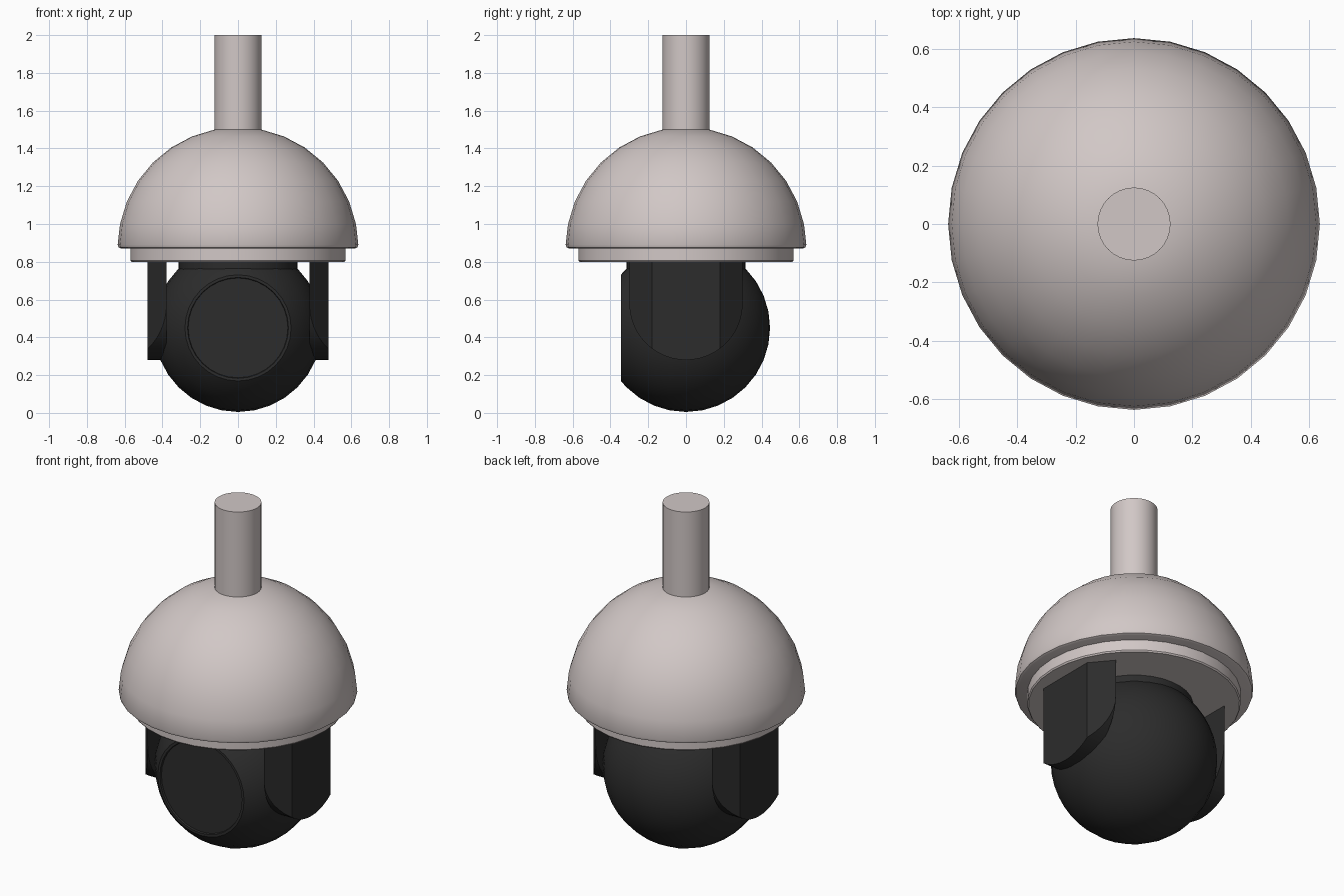
import bpy, bmesh
from math import sin, cos, pi, radians, sqrt, acos
from mathutils import Matrix

cube = bpy.data.objects.get("Cube")
if cube:
    bpy.data.objects.remove(cube, do_unlink=True)

SEGMENTS = 32
STEP = pi / 16


def make_material(name, colour):
    mat = bpy.data.materials.new(name)
    mat.use_nodes = True
    mat.diffuse_color = colour
    bsdf = mat.node_tree.nodes["Principled BSDF"]
    bsdf.inputs["Base Color"].default_value = colour
    bsdf.inputs["Roughness"].default_value = 0.6
    return mat


shell = make_material("warm pale grey", (0.64, 0.575, 0.565, 1))
dark = make_material("charcoal", (0.025, 0.025, 0.025, 1))


def finish(name, bm, mat, smooth=True):
    bmesh.ops.remove_doubles(bm, verts=bm.verts, dist=1e-5)
    bmesh.ops.recalc_face_normals(bm, faces=bm.faces)
    mesh = bpy.data.meshes.new(name)
    bm.to_mesh(mesh)
    bm.free()
    mesh.materials.append(mat)
    obj = bpy.data.objects.new(name, mesh)
    bpy.context.collection.objects.link(obj)
    if smooth:
        bpy.ops.object.select_all(action='DESELECT')
        bpy.context.view_layer.objects.active = obj
        obj.select_set(True)
        bpy.ops.object.shade_smooth_by_angle(angle=radians(30))
    return obj


def revolve(name, profile, mat, matrix=Matrix()):
    """Turn a (radius, height) profile about z, closing both ends with a disc."""
    bm = bmesh.new()
    rings = []
    for r, z in profile:
        if r < 1e-4:
            rings.append([bm.verts.new((0, 0, z))] * SEGMENTS)
        else:
            rings.append([bm.verts.new((r * cos(i * STEP), r * sin(i * STEP), z))
                          for i in range(SEGMENTS)])
    for a, b in zip(rings, rings[1:]):
        for i in range(SEGMENTS):
            j = (i + 1) % SEGMENTS
            corners = list(dict.fromkeys((a[i], a[j], b[j], b[i])))
            bm.faces.new(corners)
    for ring in (rings[0], rings[-1]):
        if ring[0] is not ring[1]:
            bm.faces.new(ring)
    bm.transform(matrix)
    return finish(name, bm, mat)


# Mast and domed housing
revolve("mast", [(0.125, 1.49), (0.125, 2.0)], shell)
R_DOME, Z_DOME = 0.637, 0.875
dome = [(0.62, 0.87), (0.632, 0.876), (R_DOME, 0.89)]
dome += [(R_DOME * cos(i * STEP), Z_DOME + R_DOME * sin(i * STEP)) for i in range(1, 8)]
revolve("dome_housing", dome, shell)

# Base plate under the dome and the neck below it
revolve("base_plate", [(0.564, 0.8), (0.57, 0.808), (0.57, 0.875)], shell)
revolve("neck", [(0.315, 0.74), (0.315, 0.805)], dark)

# Camera ball, turned about the viewing axis, with a flat recessed lens window
R_BALL, Z_BALL, FLAT = 0.445, 0.45, 0.345
rim = R_BALL * sin(acos(FLAT / R_BALL))
ball = [(0.264, FLAT - 0.01), (0.267, FLAT), (rim, FLAT)]
ball += [(R_BALL * sin(i * STEP), R_BALL * cos(i * STEP)) for i in range(4, 17)]
to_front = Matrix.Translation((0, 0, Z_BALL)) @ Matrix.Rotation(pi / 2, 4, 'X')
revolve("camera_ball", ball, dark, to_front)


# Side arms: rounded bottom, flat outer face with chamfered front and back
def side_arm(name, side):
    half, flat, inner, outer = 0.3, 0.18, 0.378, 0.478
    ys = [half * cos(i * pi / 24) for i in range(25)] + [flat, -flat]
    bm = bmesh.new()
    columns = []
    for y in sorted(ys):
        x = inner + (outer - inner) * min(1, (half - abs(y)) / (half - flat))
        low = 0.58 - sqrt(max(0, half ** 2 - y ** 2))
        columns.append([bm.verts.new((side * px, y, pz)) for px, pz in
                        ((inner, low), (x, low), (x, 0.805), (inner, 0.805))])
    for a, b in zip(columns, columns[1:]):
        for i in range(4):
            j = (i + 1) % 4
            bm.faces.new((a[i], a[j], b[j], b[i]))
    bmesh.ops.remove_doubles(bm, verts=bm.verts, dist=1e-5)
    bmesh.ops.dissolve_degenerate(bm, edges=bm.edges, dist=1e-5)
    return finish(name, bm, dark)


side_arm("left_arm", 1)
side_arm("right_arm", -1)
